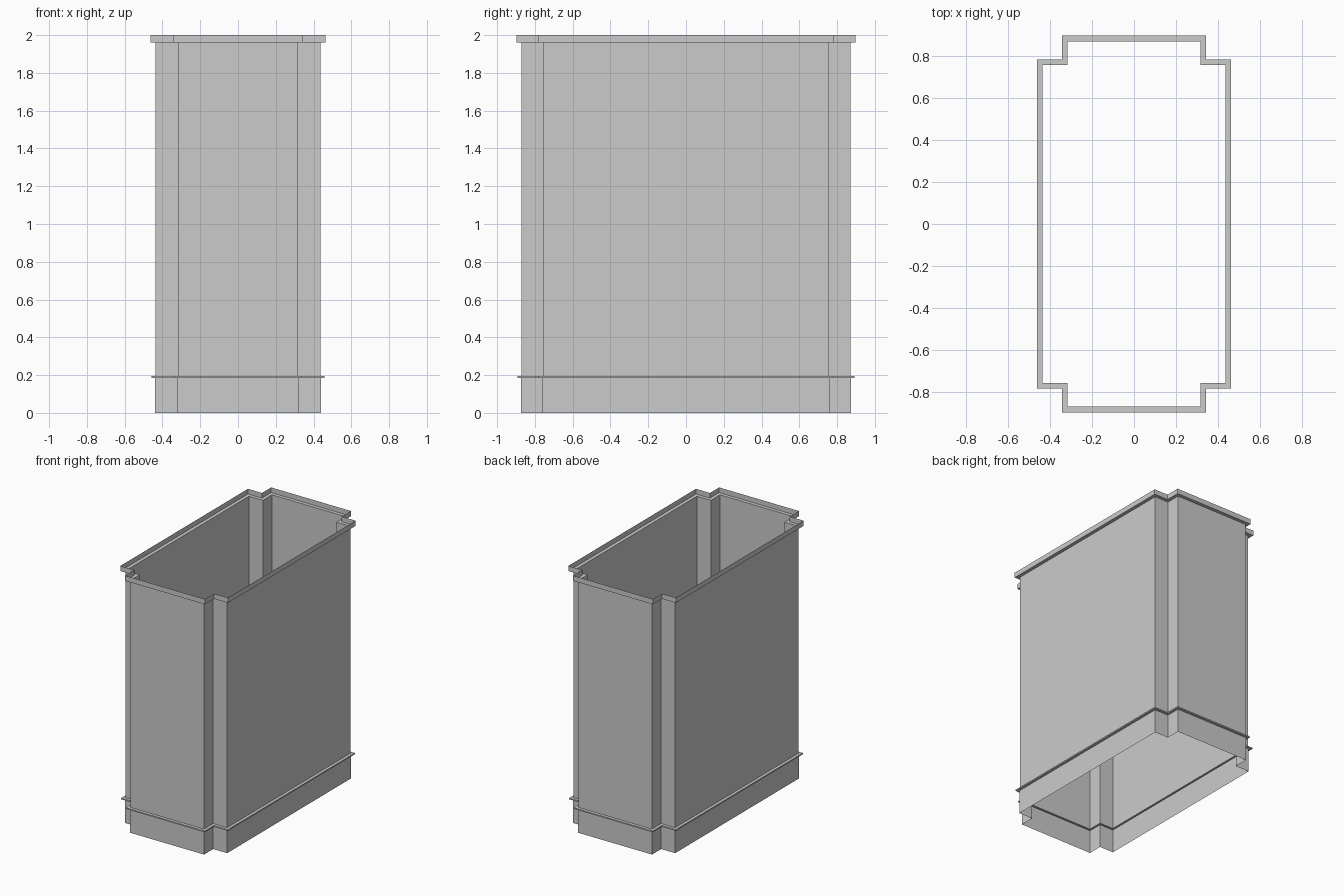
import bpy

if "Cube" in bpy.data.objects:
    bpy.data.objects.remove(bpy.data.objects["Cube"])

# Half-size plan of the wall: rectangle with square notches cut from its corners
OUT_X, OUT_Y = 0.436, 0.870
NOTCH_X, NOTCH_Y = 0.316, 0.757


def outline(d):
    """Counter-clockwise notched outline, pushed outward by d."""
    ox, oy, nx, ny = (v + d for v in (OUT_X, OUT_Y, NOTCH_X, NOTCH_Y))
    quarter = [(ox, ny), (nx, ny), (nx, oy)]
    pts = []
    for sx, sy in ((1, 1), (-1, 1), (-1, -1), (1, -1)):
        q = quarter if sx * sy > 0 else quarter[::-1]
        pts += [(sx * x, sy * y) for x, y in q]
    return pts


def band(name, profile):
    """Open thin shell: sweep an (offset, height) profile round the outline."""
    verts = [(x, y, z) for d, z in profile for x, y in outline(d)]
    n = len(outline(0))
    faces = [(r * n + i, r * n + (i + 1) % n, (r + 1) * n + (i + 1) % n, (r + 1) * n + i)
             for r in range(len(profile) - 1) for i in range(n)]
    mesh = bpy.data.meshes.new(name)
    mesh.from_pydata(verts, [], faces)
    mesh.update()
    obj = bpy.data.objects.new(name, mesh)
    bpy.context.collection.objects.link(obj)
    return obj


# Base skirt, open underneath
band("base_skirt", [(0.003, 0.0), (0.003, 0.186)])
# Thin projecting trim above the skirt
band("lower_trim", [(0.003, 0.186), (0.023, 0.186), (0.023, 0.196), (0.0, 0.196)])
# Tall main walls
band("main_walls", [(0.0, 0.196), (0.0, 1.96)])
# Top rim: ledge stepping outward, then an upright lip
band("top_rim", [(0.0, 1.96), (0.027, 1.96), (0.027, 2.0)])
